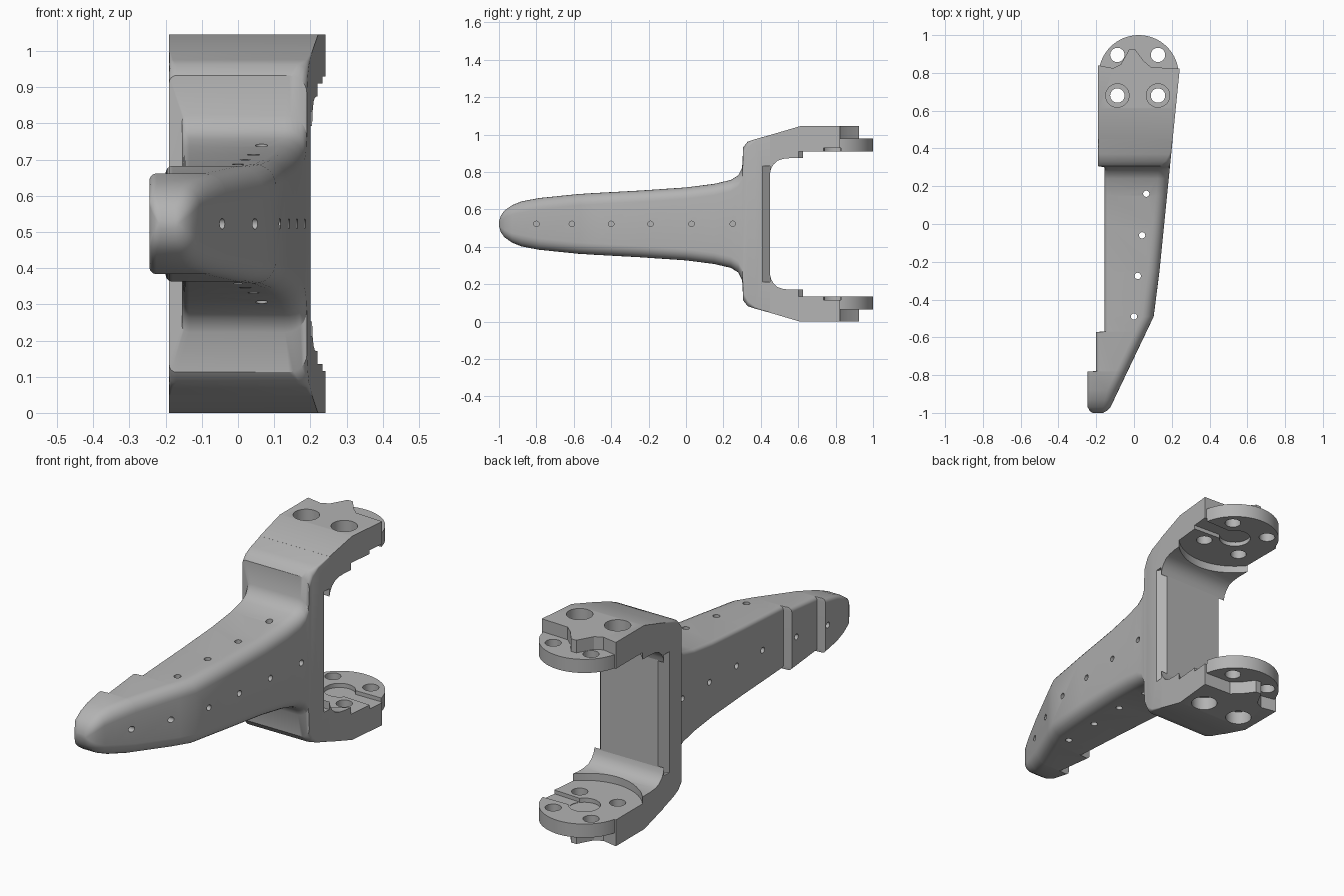
import bpy, bmesh, math
from mathutils import Matrix, Vector

cube = bpy.data.objects.get("Cube")
if cube:
    bpy.data.objects.remove(cube, do_unlink=True)

MID = 0.5225                 # height of the symmetry plane
PAD = (0.025, 0.788)         # centre of the round mounting pads
PAD_R = 0.212

grey = bpy.data.materials.new("matte_grey")
grey.use_nodes = True
grey.diffuse_color = (0.45, 0.45, 0.45, 1)
grey.node_tree.nodes["Principled BSDF"].inputs["Base Color"].default_value = grey.diffuse_color


def make(name, bm):
    bmesh.ops.recalc_face_normals(bm, faces=bm.faces)
    mesh = bpy.data.meshes.new(name)
    bm.to_mesh(mesh)
    bm.free()
    mesh.materials.append(grey)
    ob = bpy.data.objects.new(name, mesh)
    ob.location.z = MID
    bpy.context.collection.objects.link(ob)
    return ob


def skin(name, rings):
    """Bridge equal rings of points and cap both ends."""
    bm = bmesh.new()
    loops = [[bm.verts.new(p) for p in ring] for ring in rings]
    for a, b in zip(loops, loops[1:]):
        for i in range(len(a)):
            j = (i + 1) % len(a)
            bm.faces.new((a[i], a[j], b[j], b[i]))
    bm.faces.new(loops[0])
    bm.faces.new(loops[-1])
    return make(name, bm)


def plan_prism(name, outline, low, high):
    return skin(name, [[(x, y, h) for x, y in outline] for h in (low, high)])


def drill(start, end, radius, sides=24):
    start, end = Vector(start), Vector(end)
    axis = end - start
    bm = bmesh.new()
    turn = axis.to_track_quat("Z", "Y").to_matrix().to_4x4()
    bmesh.ops.create_cone(bm, cap_ends=True, segments=sides, radius1=radius, radius2=radius,
                          depth=axis.length, matrix=Matrix.Translation((start + end) / 2) @ turn)
    return make("cutter", bm)


def upright(x, y, radius, low, high, sides=32):
    return drill((x, y, low), (x, y, high), radius, sides)


def combine(ob, other, operation="DIFFERENCE"):
    bpy.context.view_layer.update()
    mod = ob.modifiers.new("combine", "BOOLEAN")
    mod.operation, mod.object, mod.solver = operation, other, "EXACT"
    activate(ob)
    bpy.ops.object.modifier_apply(modifier=mod.name)
    bpy.data.objects.remove(other, do_unlink=True)


def activate(ob):
    for o in bpy.context.selected_objects:
        o.select_set(False)
    bpy.context.view_layer.objects.active = ob
    ob.select_set(True)


def right_edge(y):
    return min(0.16 + 0.1 * y, 0.338 + 0.477 * y)


def left_edge(y):
    for limit, x in ((-0.78, -0.245), (-0.57, -0.2), (0.303, -0.155)):
        if y < limit:
            return x
    return -0.19


def section(y, half, radius):
    """Rounded cross-section, tighter on the left than on the right."""
    nose = 0.025 * max(0, -(y + 0.97) / 0.03) ** 2
    x0, x1 = left_edge(y) + nose, right_edge(y) - nose
    pts = []
    for corner, (cx, sx, sz) in enumerate(((x1, 1, 1), (x0, -1, 1), (x0, -1, -1), (x1, 1, -1))):
        r = min(radius if sx > 0 else min(radius, 0.02), half * 0.9, (x1 - x0) * 0.45)
        for k in range(7):
            a = math.radians(90 * corner + 15 * k)
            pts.append((cx - sx * r + r * math.cos(a), y, sz * (half - r) + r * math.sin(a)))
    return pts


# Tapered beam flaring into the upright wall: y, half height, corner radius
stations = [(-1, .012, .01), (-.99, .045, .03), (-.97, .072, .04), (-.93, .1, .05),
            (-.88, .12, .06), (-.782, .139, .06), (-.778, .139, .06), (-.572, .16, .06),
            (-.568, .16, .06), (-.49, .165, .06), (-.25, .178, .06), (0, .195, .06),
            (.15, .214, .06), (.24, .235, .06), (.28, .26, .06), (.3, .3, .06),
            (.306, .41, .05), (.33, .44, .03), (.37, .453, .01), (.45, .475, .003)]
body = skin("beam_and_wall", [section(*s) for s in stations])

# Chamfers on the rear edges of the wall
for x, s in ((right_edge(0.45), 1), (-0.19, -1)):
    combine(body, plan_prism("cutter", [(x - s * .035, .451), (x + s * .05, .47),
                                        (x + s * .05, .4), (x - s * .001, .405)], -0.31, 0.31))

# Small lacing holes on the sides and straight through the beam
for y in (-0.8, -0.61, -0.4, -0.19, 0.03, 0.25):
    for x, s in ((right_edge(y), 1), (left_edge(y), -1)):
        combine(body, drill((x + s * 0.03, y, 0), (x - s * 0.05, y, 0), 0.015, 12))
for x, y in ((0.065, 0.16), (0.043, -0.06), (0.02, -0.275), (0, -0.49)):
    combine(body, upright(x, y, 0.017, -0.4, 0.4, 12))

# Upper arm, with its width following the plan
profile = [(.449, .27), (.455, .295), (.468, .318), (.49, .338), (.52, .348), (.56, .352),
           (.96, .352), (.96, MID), (.61, MID), (.449, .475)]
arm = skin("fork_arms", [[(-0.19, y, h) for y, h in profile],
                         [(right_edge(y), y, h) for y, h in profile]])
# Star-shaped end of the outer slab
combine(arm, plan_prism("cutter", [(-.4, .84), (-.19, .84), (-.11, .825), (-.07, .845), (-.025, .925),
                                   (.005, .925), (.05, .865), (.09, .83), (.4, .815),
                                   (.4, 1.2), (-.4, 1.2)], 0.2, 0.7))
# Round pad and the recess around its inner face
combine(arm, upright(*PAD, PAD_R, 0.365, 0.4575, 64), "UNION")
combine(arm, upright(*PAD, 0.27, 0.3, 0.3875, 64))
# Slot and round seat on the inner face
combine(arm, plan_prism("cutter", [(.03, .745), (.4, .725), (.4, .83), (.03, .825)], 0.34, 0.407))
combine(arm, upright(*PAD, 0.075, 0.33, 0.409))
# Screw holes, the front pair counterbored
for x in (-0.088, 0.127):
    for y in (0.68, 0.895):
        combine(arm, upright(x, y, 0.038, 0.2, 0.7))
    combine(arm, upright(x, 0.68, 0.062, 0.456, 0.7))
mirror = arm.modifiers.new("lower_arm", "MIRROR")
mirror.use_axis = (False, False, True)
mirror.use_clip = False
activate(arm)
bpy.ops.object.modifier_apply(modifier=mirror.name)

for ob in (body, arm):
    activate(ob)
    bpy.ops.object.shade_smooth_by_angle(angle=math.radians(32))
